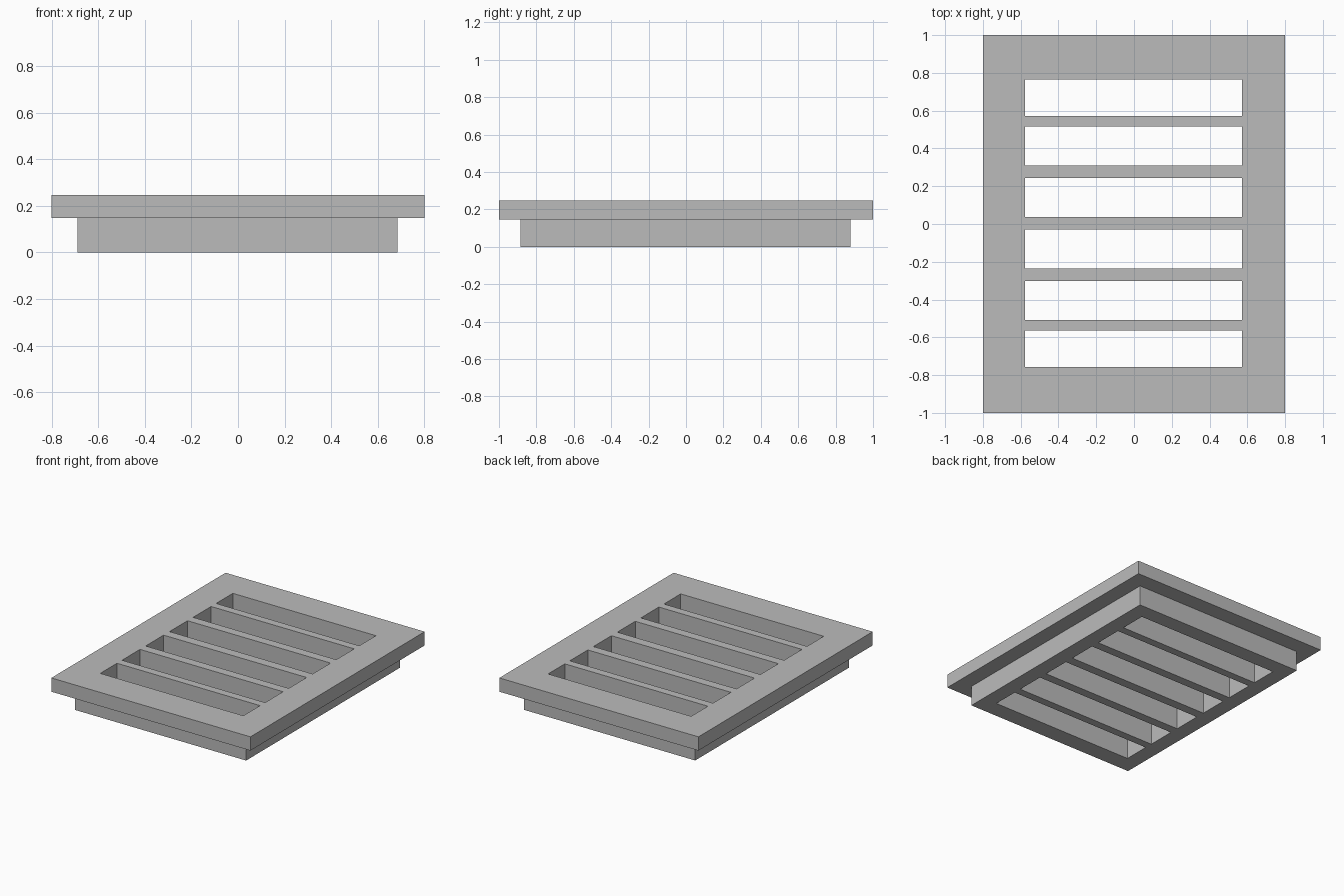
import bpy
import bmesh

cube = bpy.data.objects.get("Cube")
if cube:
    bpy.data.objects.remove(cube, do_unlink=True)

# Heights of the top face, the lip underside and the base
TOP, LIP, BASE = 0.247, 0.147, 0.0

# Cut lines: outer lip, body wall, slot ends
X_CUTS = [-0.8, -0.69, -0.577, 0.573, 0.685, 0.8]
SLOTS = [(-0.757, -0.565), (-0.507, -0.301), (-0.236, -0.03),
         (0.038, 0.244), (0.309, 0.515), (0.573, 0.765)]
Y_CUTS = [-1, -0.885] + [y for slot in SLOTS for y in slot] + [0.88, 1]

# Grey material
grey = bpy.data.materials.new("grey metal")
grey.use_nodes = True
colour = (0.5, 0.5, 0.5, 1)
grey.diffuse_color = colour
grey.node_tree.nodes["Principled BSDF"].inputs["Base Color"].default_value = colour


def extrude_down(bm, faces, distance, keep):
    """Extrude a sheet downwards and return its new faces."""
    result = bmesh.ops.extrude_face_region(bm, geom=faces, use_keep_orig=keep)["geom"]
    verts = [g for g in result if isinstance(g, bmesh.types.BMVert)]
    bmesh.ops.translate(bm, verts=verts, vec=(0, 0, -distance))
    return [g for g in result if isinstance(g, bmesh.types.BMFace)]


# Top sheet with open slots
bm = bmesh.new()
grid = [[bm.verts.new((x, y, TOP)) for y in Y_CUTS] for x in X_CUTS]
sheet = []
for i in range(len(X_CUTS) - 1):
    for j in range(len(Y_CUTS) - 1):
        is_slot = i == 2 and 2 <= j <= len(Y_CUTS) - 4 and j % 2 == 0
        if not is_slot:
            sheet.append(bm.faces.new((grid[i][j], grid[i + 1][j],
                                       grid[i + 1][j + 1], grid[i][j + 1])))

# Wide lip, then the narrower body with its bars below it
under = extrude_down(bm, sheet, TOP - LIP, True)
body = []
for face in under:
    c = face.calc_center_median()
    if X_CUTS[1] < c.x < X_CUTS[-2] and Y_CUTS[1] < c.y < Y_CUTS[-2]:
        body.append(face)
extrude_down(bm, body, LIP - BASE, False)

bmesh.ops.recalc_face_normals(bm, faces=bm.faces[:])
mesh = bpy.data.meshes.new("slotted_grate")
bm.to_mesh(mesh)
bm.free()
mesh.materials.append(grey)
grate = bpy.data.objects.new("slotted_grate", mesh)
bpy.context.collection.objects.link(grate)
